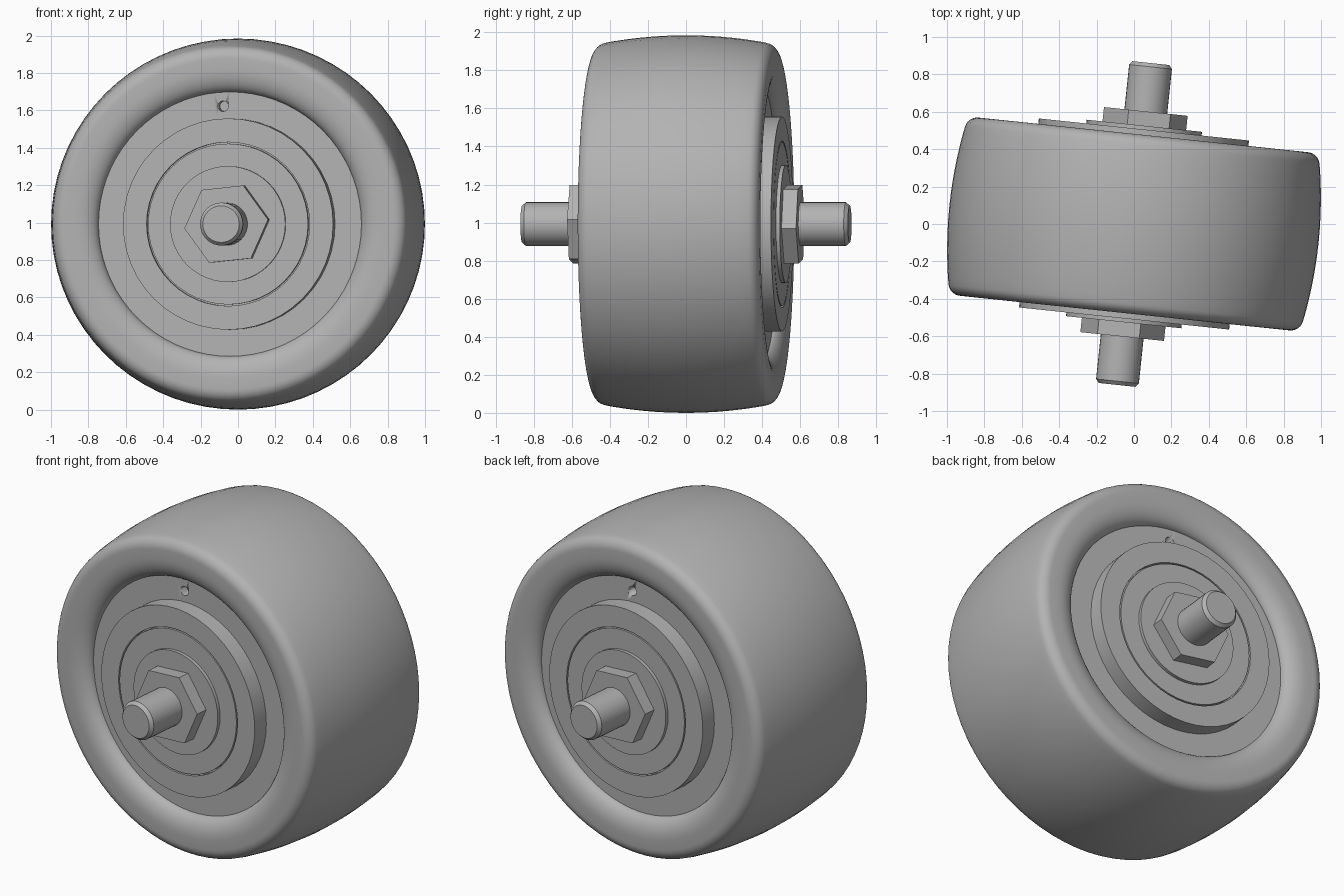
import bpy, bmesh, math
from mathutils import Matrix, Vector

cube = bpy.data.objects.get("Cube")
if cube:
    bpy.data.objects.remove(cube, do_unlink=True)

TILT = math.radians(-6)
CENTRE = 0.992

grey = bpy.data.materials.new("plain_grey")
grey.use_nodes = True
colour = (0.45, 0.45, 0.45, 1)
grey.diffuse_color = colour
grey.node_tree.nodes["Principled BSDF"].inputs["Base Color"].default_value = colour


def finish(name, bm, turn=0.0, smooth=40):
    """Turn a bmesh into a placed object; the axle runs along local y."""
    bmesh.ops.remove_doubles(bm, verts=bm.verts, dist=1e-5)
    bmesh.ops.recalc_face_normals(bm, faces=bm.faces)
    mesh = bpy.data.meshes.new(name)
    bm.to_mesh(mesh)
    bm.free()
    mesh.materials.append(grey)
    obj = bpy.data.objects.new(name, mesh)
    bpy.context.collection.objects.link(obj)
    obj.location.z = CENTRE
    obj.rotation_euler.z = TILT + turn
    bpy.ops.object.select_all(action='DESELECT')
    obj.select_set(True)
    bpy.context.view_layer.objects.active = obj
    if smooth:
        bpy.ops.object.shade_smooth_by_angle(angle=math.radians(smooth))
    return obj


def lathe(name, profile, sides, closed=False, **kw):
    """Spin (radius, distance outwards) points about the axle; outwards is -y."""
    bm = bmesh.new()
    verts = [bm.verts.new((r, -a, 0)) for r, a in profile]
    pairs = list(zip(verts, verts[1:] + verts[:1])) if closed else list(zip(verts, verts[1:]))
    edges = [bm.edges.new(p) for p in pairs]
    bmesh.ops.spin(bm, geom=verts + edges, cent=(0, 0, 0), axis=(0, 1, 0),
                   angle=math.tau, steps=sides, use_duplicate=False)
    return finish(name, bm, **kw)


def arc(r, a, rad_r, rad_a, start, end, n=7):
    """Elliptical corner points, angles measured from the radial direction."""
    steps = [math.radians(start + (end - start) * i / n) for i in range(n + 1)]
    return [(r + rad_r * math.cos(t), a + rad_a * math.sin(t)) for t in steps]


# Tyre: crowned tread, rounded shoulder and a soft lip rolling into the recess
half = [(0.992 - 0.038 * (a / 0.42) ** 2, a) for a in (0.08, 0.16, 0.24, 0.32, 0.39)]
half += arc(0.885, 0.415, 0.068, 0.064, 10, 90)
half += arc(0.83, 0.405, 0.124, 0.074, 90, 180, 10)
half += [(0.706, 0.38)]
tyre = [(r, -a) for r, a in reversed(half)] + [(0.992, 0)] + half
lathe("tyre", tyre, 72, closed=True)

for side, turn in (("front", 0.0), ("back", math.pi)):
    # Hub: recessed plate, raised disc with a fine groove, and a low boss
    hub = lathe(side + "_hub", [
        (0, 0), (0.72, 0), (0.72, 0.41), (0.565, 0.41), (0.565, 0.508),
        (0.438, 0.508), (0.438, 0.475), (0.43, 0.475), (0.43, 0.508),
        (0.31, 0.508), (0.31, 0.528), (0, 0.528)], 48, turn=turn, smooth=30)

    # Small round hole near the top of the plate
    bm = bmesh.new()
    bmesh.ops.create_cone(
        bm, cap_ends=True, segments=20, radius1=0.028, radius2=0.028, depth=0.2,
        matrix=Matrix.Translation((-0.037, -0.41, 0.63)) @ Matrix.Rotation(math.pi / 2, 4, 'X'))
    cutter = finish(side + "_hole_cutter", bm, turn=turn)
    cutter.hide_render = True
    cut = hub.modifiers.new("hole", 'BOOLEAN')
    cut.operation = 'DIFFERENCE'
    cut.solver = 'EXACT'
    cut.object = cutter
    bpy.context.view_layer.objects.active = hub
    bpy.ops.object.modifier_apply(modifier=cut.name)
    bpy.data.objects.remove(cutter, do_unlink=True)

    # Hexagonal nut
    bm = bmesh.new()
    ring = [bm.verts.new((0.226 * math.cos(t), -0.526, 0.226 * math.sin(t)))
            for t in (math.radians(6 + 60 * i) for i in range(6))]
    base = bm.faces.new(ring)
    top = bmesh.ops.extrude_face_region(bm, geom=[base], use_keep_orig=True)
    bmesh.ops.translate(bm, vec=Vector((0, -0.079, 0)),
                        verts=[v for v in top["geom"] if isinstance(v, bmesh.types.BMVert)])
    finish(side + "_nut", bm, turn=turn, smooth=0)

    # Axle end with a chamfered tip
    lathe(side + "_axle", [(0, 0.5), (0.115, 0.5), (0.115, 0.845), (0.098, 0.865), (0, 0.865)],
          32, turn=turn, smooth=30)
